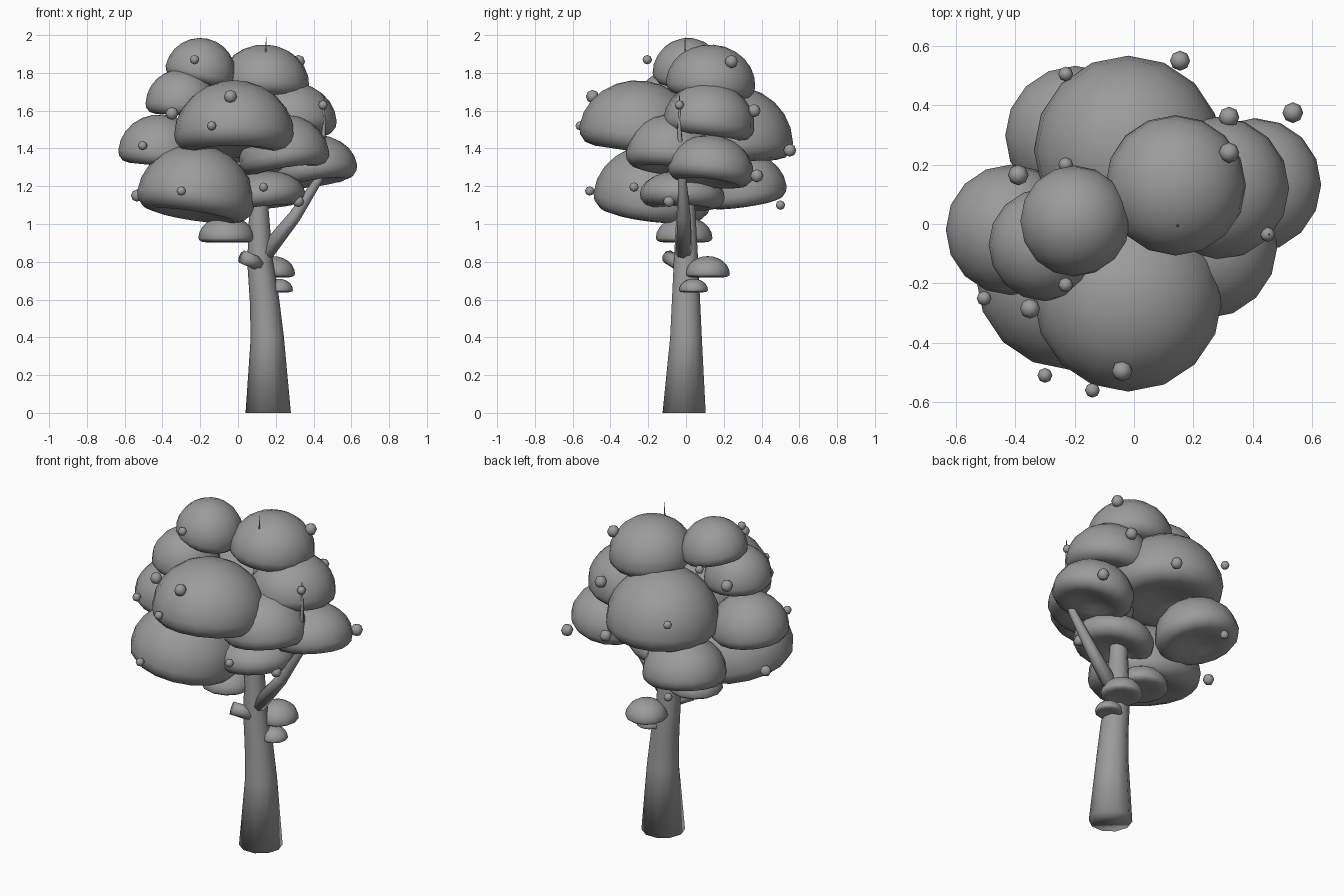
import bpy, bmesh, math
from mathutils import Vector, Matrix

cube = bpy.data.objects.get("Cube")
if cube:
    bpy.data.objects.remove(cube, do_unlink=True)

grey = bpy.data.materials.new("plain grey")
grey.use_nodes = True
GREY = (0.33, 0.33, 0.33, 1)
grey.diffuse_color = GREY
grey.node_tree.nodes["Principled BSDF"].inputs["Base Color"].default_value = GREY


def finish(name, bm):
    bmesh.ops.recalc_face_normals(bm, faces=bm.faces)
    mesh = bpy.data.meshes.new(name)
    bm.to_mesh(mesh)
    bm.free()
    mesh.materials.append(grey)
    obj = bpy.data.objects.new(name, mesh)
    bpy.context.collection.objects.link(obj)
    bpy.ops.object.select_all(action='DESELECT')
    obj.select_set(True)
    bpy.context.view_layer.objects.active = obj
    bpy.ops.object.shade_smooth_by_angle(angle=math.radians(100))


def dome(name, x, y, z, r, h, slope_x=0, slope_y=0, lip=0.28, sides=16):
    """Lathed cap with a rounded rim and a shallow dimple below; the rim follows the slopes."""
    arc = [i * math.pi / 12 for i in range(7)]
    profile = [(r * math.sin(a), h * math.cos(a)) for a in arc]
    profile += [(r * u, -r * lip * v) for u, v in
                ((0.97, 0.45), (0.87, 0.85), (0.7, 1), (0.48, 0.85), (0.25, 0.6), (0, 0.5))]
    bm = bmesh.new()
    verts = [bm.verts.new((px, 0, pz)) for px, pz in profile]
    edges = [bm.edges.new(pair) for pair in zip(verts, verts[1:])]
    bmesh.ops.spin(bm, geom=verts + edges, cent=(0, 0, 0), axis=(0, 0, 1),
                   angle=math.tau, steps=sides, use_merge=True)
    bmesh.ops.remove_doubles(bm, verts=bm.verts, dist=0.0005)
    turn = Vector((0, 0, 1)).rotation_difference(Vector((-slope_x, -slope_y, 1)))
    bm.transform(Matrix.Translation((x, y, z)) @ turn.to_matrix().to_4x4())
    finish(name, bm)


def limb(name, path, sides=10):
    """Tapered tube through (x, y, z, radius) stations."""
    bm = bmesh.new()
    rings = []
    pts = [Vector(p[:3]) for p in path]
    for i, p in enumerate(path):
        along = pts[min(i + 1, len(pts) - 1)] - pts[max(i - 1, 0)]
        if pts[i].z == 0:
            along = Vector((0, 0, 1))
        rot = Vector((0, 0, 1)).rotation_difference(along)
        ring = []
        for k in range(sides):
            a = math.tau * k / sides
            off = Vector((math.cos(a), math.sin(a), 0)) * p[3]
            ring.append(bm.verts.new(pts[i] + rot @ off))
        rings.append(ring)
    for low, high in zip(rings, rings[1:]):
        for k in range(sides):
            n = (k + 1) % sides
            bm.faces.new((low[k], low[n], high[n], high[k]))
    bm.faces.new(rings[0])
    bm.faces.new(rings[-1])
    finish(name, bm)


# Trunk, side branch and cut stub
limb("trunk", [(0.16, -0.01, 0, 0.12), (0.155, 0, 0.4, 0.088), (0.14, 0, 0.6, 0.078),
               (0.117, 0, 0.8, 0.068), (0.11, 0, 1.1, 0.05), (0.12, 0, 1.5, 0.03),
               (0.147, -0.005, 1.9, 0.005), (0.15, -0.005, 1.99, 0.001)])
limb("side_branch", [(0.14, -0.01, 0.84, 0.045), (0.3, -0.01, 1.04, 0.034),
                     (0.43, -0.02, 1.24, 0.022), (0.455, -0.035, 1.5, 0.01),
                     (0.455, -0.035, 1.68, 0.002)], 8)
limb("branch_stub", [(0.12, -0.03, 0.785, 0.038), (0.025, -0.095, 0.825, 0.038)], 8)

# Foliage clumps: x, y, widest height, radius, rise, rim slope along x and y
clumps = {
    "top_right_foliage": (0.14, 0.13, 1.74, 0.237, 0.21, -0.05, -0.08),
    "top_left_foliage": (-0.2, 0.01, 1.80, 0.187, 0.185, -0.22, 0),
    "upper_left_foliage": (-0.3, -0.07, 1.63, 0.19, 0.19, -0.05, 0),
    "left_foliage": (-0.415, -0.02, 1.37, 0.22, 0.21, -0.1, 0),
    "front_foliage": (-0.02, -0.25, 1.47, 0.318, 0.29, 0, -0.15),
    "lower_front_foliage": (-0.225, -0.18, 1.13, 0.312, 0.29, -0.15, -0.12),
    "back_foliage": (-0.02, 0.25, 1.42, 0.317, 0.31, 0, 0.03),
    "lower_back_foliage": (-0.2, 0.3, 1.17, 0.235, 0.21, -0.1, 0.14),
    "right_foliage": (0.405, 0.13, 1.28, 0.228, 0.19, 0.15, -0.12),
    "upper_right_foliage": (0.28, 0.12, 1.53, 0.243, 0.22, 0.05, -0.12),
    "right_front_foliage": (0.245, -0.08, 1.35, 0.24, 0.23, 0.15, -0.1),
    "lower_middle_foliage": (0.13, -0.02, 1.15, 0.225, 0.13, 0.1, -0.05),
}
for name, spec in clumps.items():
    dome(name, *spec)

# Small flat caps around the trunk
caps = {
    "hanging_cap": (-0.06, -0.01, 0.925, 0.15, 0.115),
    "shelf_cap_large": (0.185, 0.115, 0.735, 0.117, 0.095),
    "shelf_cap_small": (0.215, 0.04, 0.65, 0.076, 0.06),
}
for name, spec in caps.items():
    dome(name, *spec, lip=0.15, sides=12)

# Round fruits: x, y, z, radius
fruits = [
    (-0.23, -0.205, 1.87, 0.025), (-0.35, -0.285, 1.585, 0.034),
    (-0.04, -0.495, 1.675, 0.035), (-0.14, -0.56, 1.52, 0.025),
    (-0.505, -0.25, 1.415, 0.025), (-0.3, -0.51, 1.175, 0.025),
    (0.135, -0.275, 1.195, 0.025), (0.32, -0.09, 1.12, 0.031),
    (0.32, 0.24, 1.86, 0.035), (0.45, -0.035, 1.63, 0.025),
    (0.32, 0.36, 1.6, 0.035), (0.155, 0.55, 1.39, 0.034),
    (0.535, 0.375, 1.255, 0.035), (-0.23, 0.505, 1.54, 0.025),
    (-0.23, 0.5, 1.1, 0.025), (-0.23, 0.2, 1.76, 0.025),
    (-0.39, 0.165, 1.69, 0.035), (-0.535, 0, 1.15, 0.032),
]
for i, (x, y, z, r) in enumerate(fruits):
    bm = bmesh.new()
    bmesh.ops.create_uvsphere(bm, u_segments=8, v_segments=4, radius=r)
    bm.transform(Matrix.Translation((x, y, z)))
    finish(f"fruit_{i + 1}", bm)
